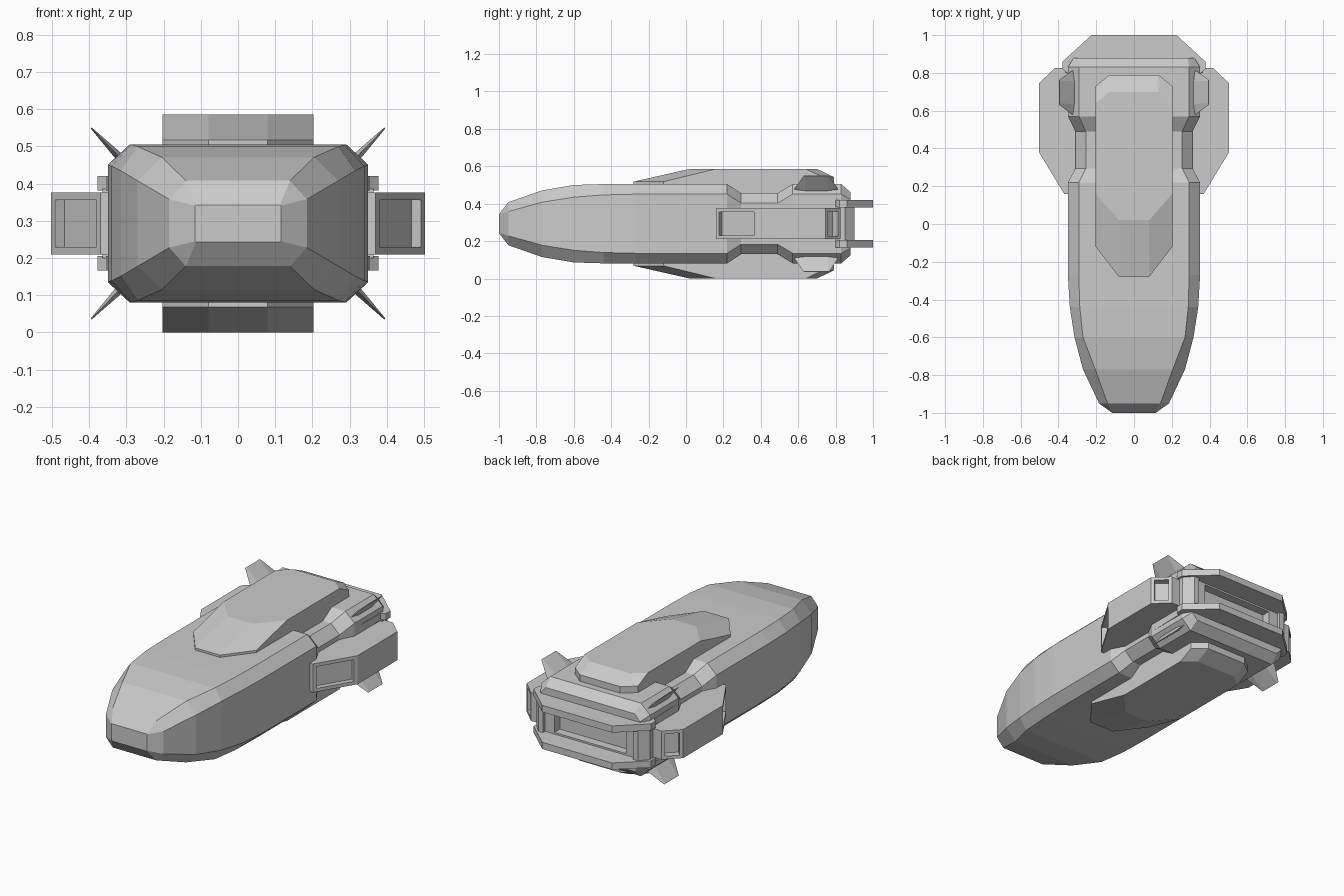
import bpy, bmesh
from mathutils import Vector

if "Cube" in bpy.data.objects:
    bpy.data.objects.remove(bpy.data.objects["Cube"])

ZC = 0.293  # height of the horizontal symmetry plane


def finish(bm, name):
    bmesh.ops.recalc_face_normals(bm, faces=bm.faces)
    me = bpy.data.meshes.new(name)
    bm.to_mesh(me)
    bm.free()
    ob = bpy.data.objects.new(name, me)
    bpy.context.collection.objects.link(ob)
    return ob


def loft(rings):
    """Closed skin through rings of equal point count; returns bmesh and both caps."""
    bm = bmesh.new()
    vs = [[bm.verts.new(p) for p in r] for r in rings]
    n = len(vs[0])
    for a, b in zip(vs, vs[1:]):
        for i in range(n):
            j = (i + 1) % n
            bm.faces.new((a[i], a[j], b[j], b[i]))
    caps = bm.faces.new(vs[0]), bm.faces.new(vs[-1])
    bmesh.ops.recalc_face_normals(bm, faces=bm.faces)
    return bm, caps


def recess(bm, face, border, depth):
    bmesh.ops.inset_region(bm, faces=[face], thickness=border, use_even_offset=True)
    r = bmesh.ops.extrude_discrete_faces(bm, faces=[face])
    f = r["faces"][0]
    f.normal_update()
    d = f.normal * -depth
    bmesh.ops.translate(bm, verts=f.verts, vec=d)


def mirrored(half):
    """Full outline from the +x half, listed from one end to the other."""
    return half + [(-x, y) for x, y in reversed(half)]


# Hull: octagonal sections (y, half width, top half width, half height, side half height)
sections = [
    (-1.0, .115, .113, .05, .048), (-.95, .185, .14, .115, .065),
    (-.77, .27, .205, .178, .115), (-.6, .315, .27, .207, .142),
    (-.44, .34, .287, .212, .154), (-.27, .35, .292, .212, .158),
    (.22, .35, .292, .212, .158), (.295, .31, .255, .163, .11),
    (.49, .31, .255, .163, .11), (.57, .35, .292, .212, .158),
    (.83, .35, .292, .212, .158), (.88, .32, .285, .168, .13)]
rings = []
for y, w, wt, h, hs in sections:
    half = [(wt, -h), (w, -hs), (w, hs), (wt, h)]
    rings.append([(x, y, ZC + z) for x, z in mirrored(half)])
bm, (front, back) = loft(rings)
recess(bm, back, .09, .05)
finish(bm, "hull")

# Raised decks above and below the hull
mid = mirrored([(.08, -.28), (.203, -.12), (.203, .73), (.13, .79)])
top = mirrored([(.08, .02), (.203, .16), (.203, .64), (.13, .70)])
for s, name in ((1, "upper_deck"), (-1, "lower_deck")):
    ring = lambda pts, z: [(x, y, ZC + s * (z + (.025 if y > .7 and z == .225 else 0)))
                           for x, y in pts]
    bm, _ = loft([ring(mid, .1), ring(mid, .225), ring(top, .293)])
    finish(bm, name)

# Rear plates overhanging the stern
plate = mirrored([(.35, .59), (.355, .8), (.378, .82), (.378, .86), (.225, 1.0)])
for s, name in ((1, "upper_stern_plate"), (-1, "lower_stern_plate")):
    bm, _ = loft([[(x, y, ZC + s * z) for x, y in plate] for z in (.088, .127)])
    finish(bm, name)

for s, side in ((1, "right"), (-1, "left")):
    # Side pod with recessed front and rear panels
    outline = [(.30, .16), (.37, .16), (.503, .38), (.503, .745), (.42, .825), (.30, .825)]
    bm, _ = loft([[(s * x, y, z) for x, y in outline] for z in (.21, .376)])
    for n, border, depth in ((Vector((s * .86, -.52, 0)), .02, .03),
                             (Vector((s * .7, .7, 0)), .018, .04)):
        bm.normal_update()
        recess(bm, max(bm.faces, key=lambda f: f.normal.dot(n)), border, depth)
    finish(bm, side + "_pod")

    # Corner post between the stern plates
    post = [(.29, .80), (.365, .80), (.365, .85), (.32, .9), (.29, .9)]
    bm, _ = loft([[(s * x, y, z) for x, y in post] for z in (.2, .386)])
    finish(bm, side + "_stern_post")

    # Thin diagonal fins, above and below
    for t, level in ((1, "upper"), (-1, "lower")):
        fin = []
        for x, z, y0, y1, h in ((.305, .165, .57, .82, .012), (.33, .19, .582, .81, .010),
                                (.395, .257, .63, .765, .002)):
            ym = (y0 + y1) / 2
            fin.append([(s * (x + k * h * .7), y, ZC + t * (z - k * h * .7))
                        for y, k in ((y0, 0), (ym - .06, 1), (ym + .06, 1),
                                     (y1, 0), (ym + .06, -1), (ym - .06, -1))])
        bm, _ = loft(fin)
        finish(bm, f"{side}_{level}_fin")
